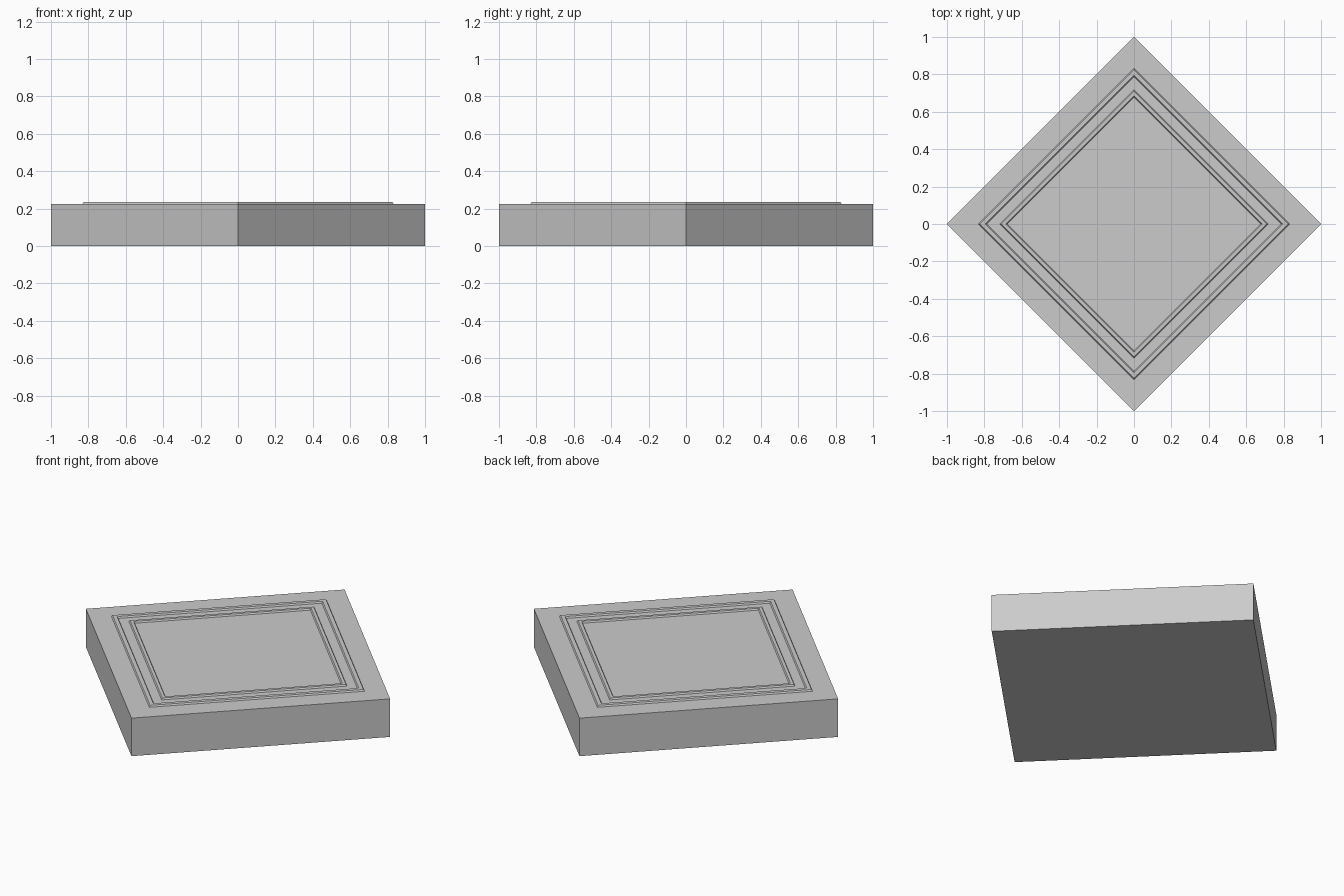
import bpy, bmesh
from math import cos, sin, pi

if "Cube" in bpy.data.objects:
    bpy.data.objects.remove(bpy.data.objects["Cube"])


def diamond_loop(bm, radius, z):
    return [bm.verts.new((radius * cos(i * pi / 2), radius * sin(i * pi / 2), z)) for i in range(4)]


def bridge(bm, a, b):
    for i in range(4):
        j = (i + 1) % 4
        bm.faces.new((a[i], a[j], b[j], b[i]))


def finish(bm, name):
    bmesh.ops.recalc_face_normals(bm, faces=bm.faces)
    mesh = bpy.data.meshes.new(name)
    bm.to_mesh(mesh)
    bm.free()
    obj = bpy.data.objects.new(name, mesh)
    bpy.context.collection.objects.link(obj)
    return obj


def slab(name, radius, z0, z1):
    bm = bmesh.new()
    low, high = diamond_loop(bm, radius, z0), diamond_loop(bm, radius, z1)
    bridge(bm, low, high)
    bm.faces.new(low)
    bm.faces.new(high)
    return finish(bm, name)


def raised_frame(name, profile):
    # closed (radius, z) profile swept around the four corners
    bm = bmesh.new()
    loops = [diamond_loop(bm, r, z) for r, z in profile]
    for k in range(len(loops)):
        bridge(bm, loops[k], loops[(k + 1) % len(loops)])
    return finish(bm, name)


TOP, RIDGE, SLOPE = 0.226, 0.235, 0.007

# main square slab, corners on the axes
slab("slab", 1.0, 0.0, TOP)

# two thin raised border frames with chamfered sides
for name, outer, inner in (("outer_border", 0.832, 0.787), ("inner_border", 0.717, 0.679)):
    raised_frame(name, [(outer, TOP - 0.01), (outer, TOP), (outer - SLOPE, RIDGE),
                        (inner + SLOPE, RIDGE), (inner, TOP), (inner, TOP - 0.01)])
